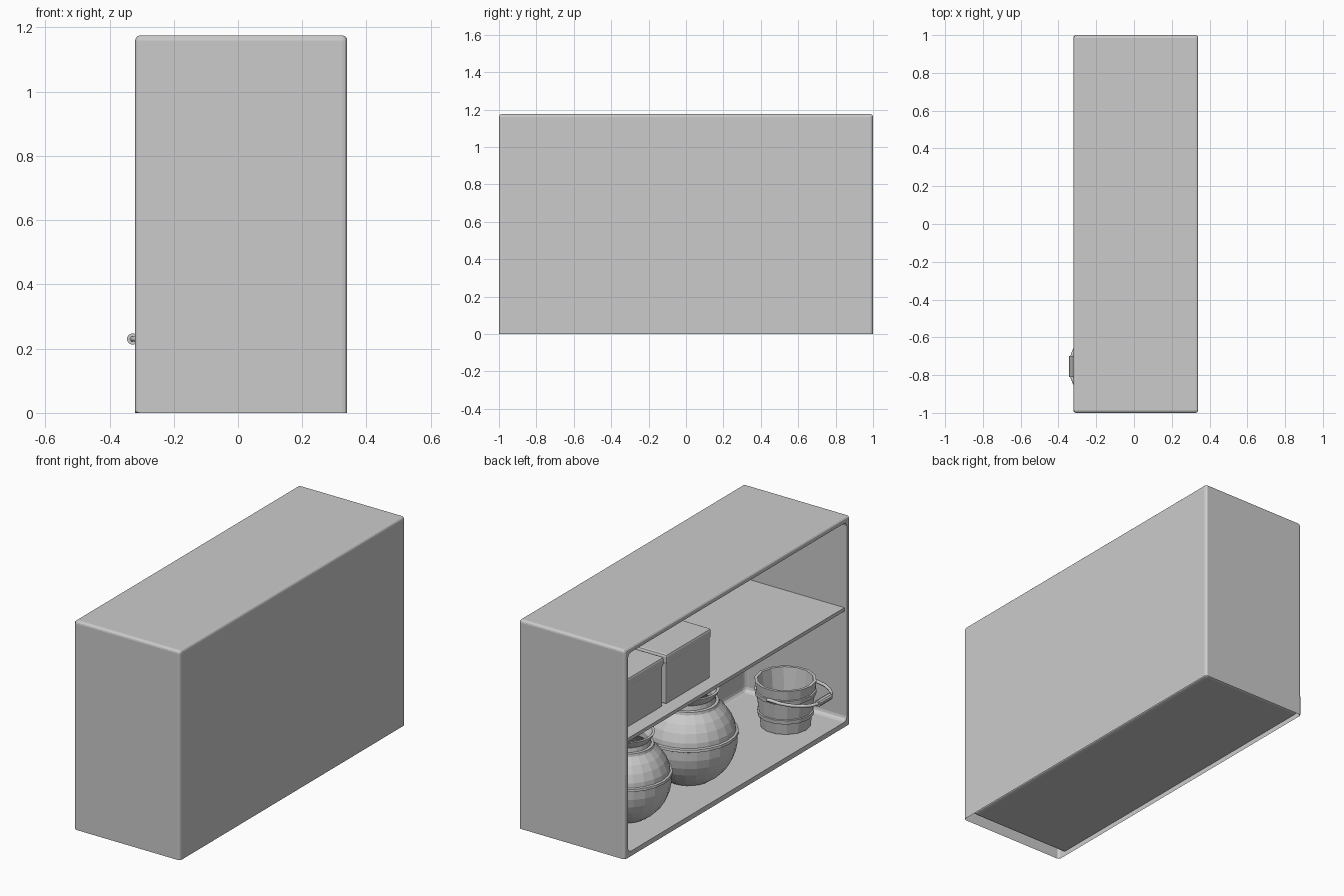
import bpy, bmesh, math
from mathutils import Vector, Matrix

if "Cube" in bpy.data.objects:
    bpy.data.objects.remove(bpy.data.objects["Cube"])


def finish(name, bm):
    bmesh.ops.recalc_face_normals(bm, faces=bm.faces)
    me = bpy.data.meshes.new(name)
    bm.to_mesh(me)
    bm.free()
    ob = bpy.data.objects.new(name, me)
    bpy.context.collection.objects.link(ob)
    return ob


def box_bm(lo, hi):
    bm = bmesh.new()
    bmesh.ops.create_cube(bm, size=1)
    for v in bm.verts:
        v.co = Vector([a + (b - a) * (c + 0.5) for a, b, c in zip(lo, hi, v.co)])
    return bm


def box(name, lo, hi, bevel=0.0):
    bm = box_bm(lo, hi)
    if bevel:
        bmesh.ops.bevel(bm, geom=bm.edges[:], offset=bevel, segments=2,
                        profile=0.5, affect='EDGES')
    return finish(name, bm)


def lathe(name, profile, center, n):
    """Revolve (radius, z) points around a vertical axis."""
    bm = bmesh.new()
    vs = [bm.verts.new((r, 0, z)) for r, z in profile]
    es = [bm.edges.new(p) for p in zip(vs, vs[1:])]
    bmesh.ops.spin(bm, geom=vs + es, axis=(0, 0, 1), cent=(0, 0, 0),
                   angle=2 * math.pi, steps=n)
    bmesh.ops.remove_doubles(bm, verts=bm.verts[:], dist=1e-4)
    bmesh.ops.translate(bm, verts=bm.verts[:], vec=center)
    return finish(name, bm)


# Cabinet: shell open underneath, with a recess in the -x side
X0, X1, T, H = -0.32, 0.34, 0.028, 1.175
FLOOR = T + 0.004
bm = box_bm((X0, -1, 0), (X1, 1, H))
bm.normal_update()
bmesh.ops.delete(bm, geom=[f for f in bm.faces if f.normal.z < -0.9], context='FACES_ONLY')
side = [f for f in bm.faces if f.normal.x < -0.9]
bmesh.ops.inset_region(bm, faces=side, thickness=T, use_boundary=True, use_even_offset=True)
# an open bottom edge is not inset evenly, so the opening is set explicitly
for v in side[0].verts:
    v.co = (X0, math.copysign(1 - T, v.co.y), T if v.co.z < H / 2 else H - T)
ret = bmesh.ops.extrude_face_region(bm, geom=side)
for v in [g for g in ret['geom'] if isinstance(g, bmesh.types.BMVert)]:
    v.co.x = X1 - T
bmesh.ops.delete(bm, geom=[f for f in side if f.is_valid], context='FACES_ONLY')


def inner(v):
    return abs(v.co.y) < 1 - T * 0.9 and T * 0.9 < v.co.z < H - T * 0.9


def on_face(v):
    return abs(v.co.x - X0) < 1e-4


cavity = [e for e in bm.edges if all(map(inner, e.verts)) and not all(map(on_face, e.verts))]
bmesh.ops.bevel(bm, geom=cavity, offset=0.025, segments=3, profile=0.5, affect='EDGES')
outer = [e for e in bm.edges if not e.is_boundary and not any(map(inner, e.verts))
         and e.calc_face_angle(0) > 0.5]
bmesh.ops.bevel(bm, geom=outer, offset=0.015, segments=3, profile=0.5, affect='EDGES')
finish("cabinet", bm)

# Shelf
SHELF = 0.66
box("shelf", (-0.305, -0.975, SHELF - 0.02), (X1 - T, 0.975, SHELF))

# Two lidded boxes on the shelf
for i, y in enumerate((0.11, 0.53)):
    box(f"storage_box_{i}", (-0.23, y + 0.005, SHELF), (0.18, y + 0.395, 0.90), 0.008)
    box(f"storage_box_lid_{i}", (-0.236, y, 0.885), (0.186, y + 0.40, 0.94), 0.012)

# Round pots with a raised band, neck and hollow mouth
R, CZ = 0.25, 0.218
body = []
for k in range(11):
    a = math.radians(-60 + 11 * k)
    body.append((R * math.cos(a), CZ + R * math.sin(a)))
    if k == 6:
        r, z = body[-1]
        body += [(r + 0.008, z + 0.004), (r + 0.006, z + 0.018), (r - 0.006, z + 0.021)]
pot = [(0, 0)] + [(r, max(z, 0)) for r, z in body] + [
    (0.158, 0.413), (0.155, 0.428), (0.14, 0.43), (0.135, 0.455), (0.155, 0.485), (0.16, 0.497),
    (0.145, 0.497), (0.12, 0.455), (0.12, 0.42), (0.21, 0.32), (0.23, 0.21), (0.12, 0.02), (0, 0.02)]
for i, (y, s) in enumerate(((0.04, 1.0), (0.60, 0.94))):
    lathe(f"pot_{i}", [(r * s, z * s) for r, z in pot], (-0.045, y, FLOOR), 24)

# Bucket with two hoops
B = Vector((-0.09, -0.755, FLOOR))


def wall(z):
    return 0.13 + 0.03 * z / 0.255


lathe("bucket", [(0, 0), (0.13, 0), (wall(0.255), 0.255), (wall(0.255) - 0.016, 0.255),
                 (0.116, 0.02), (0, 0.02)], B, 14)
for i, z in enumerate((0.06, 0.175)):
    lathe(f"bucket_hoop_{i}", [(wall(z) - 0.004, z), (wall(z) + 0.008, z + 0.003),
                               (wall(z) + 0.010, z + 0.025), (wall(z) - 0.001, z + 0.028)], B, 14)

# Bucket handle lying forward, with a grip
half = [(0.0, 0.16), (0.08, 0.163), (0.14, 0.15), (0.19, 0.122), (0.225, 0.09), (0.238, 0.055)]
pts = half + [(x, -y) for x, y in reversed(half)]
cu = bpy.data.curves.new("bucket_handle", 'CURVE')
cu.dimensions = '3D'
cu.bevel_depth = 0.009
cu.bevel_resolution = 1
cu.use_fill_caps = True
sp = cu.splines.new('POLY')
sp.points.add(len(pts) - 1)
for p, (x, y) in zip(sp.points, pts):
    p.co = (B.x - x, B.y + y, 0.23, 1)
bpy.context.collection.objects.link(bpy.data.objects.new("bucket_handle", cu))

bm = bmesh.new()
bmesh.ops.create_cone(bm, cap_ends=True, segments=10, radius1=0.018, radius2=0.018, depth=0.11,
                      matrix=Matrix.Translation((-0.328, B.y, 0.23)) @ Matrix.Rotation(math.pi / 2, 4, 'X'))
finish("bucket_grip", bm)
